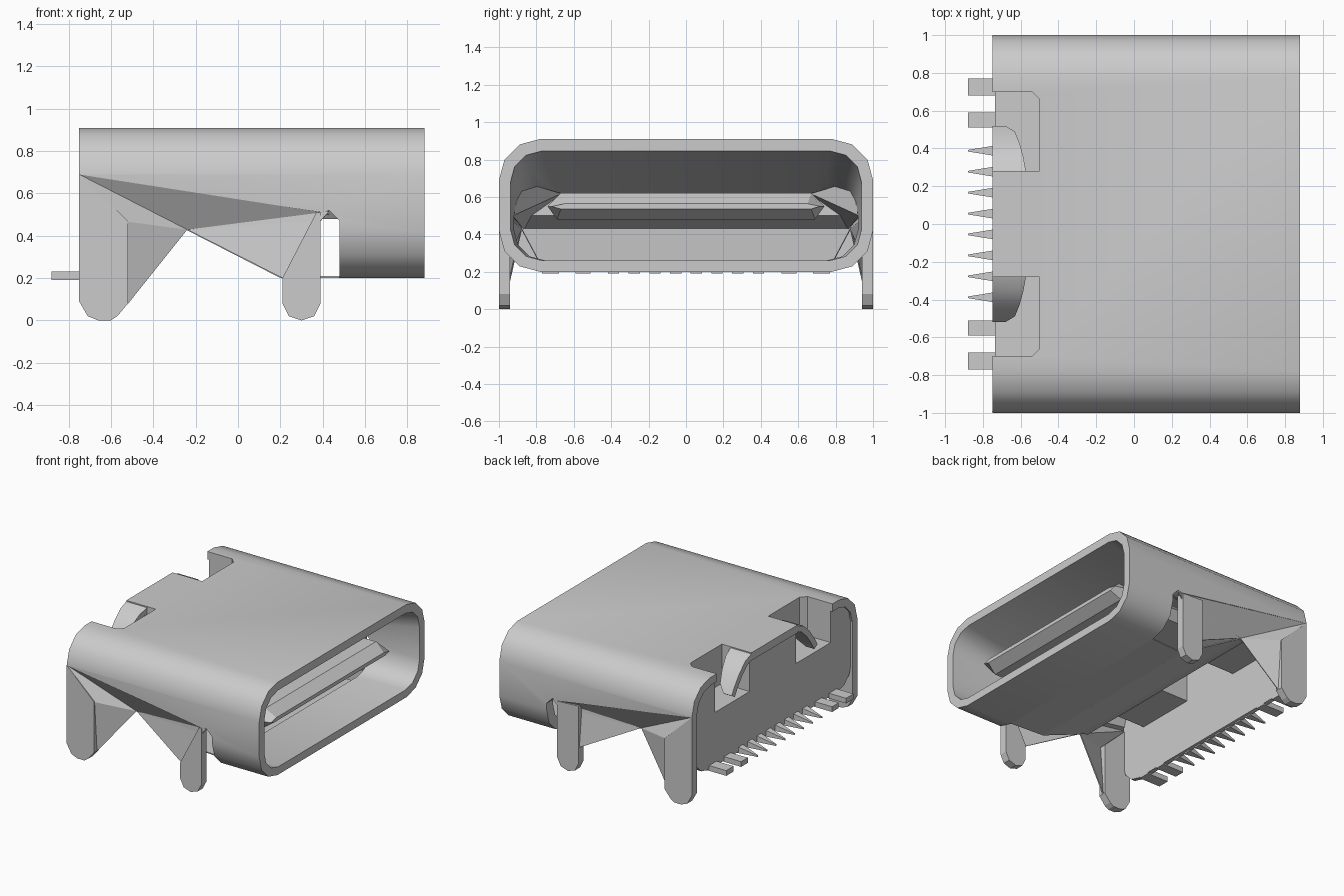
import bpy, bmesh, math
from mathutils import Vector

cube = bpy.data.objects.get("Cube")
if cube:
    bpy.data.objects.remove(cube, do_unlink=True)

metal = bpy.data.materials.new("plain_grey")
metal.use_nodes = True
GREY = (0.6, 0.6, 0.6, 1)
metal.diffuse_color = GREY
metal.node_tree.nodes["Principled BSDF"].inputs["Base Color"].default_value = GREY


def make(name, verts, faces, closed=True):
    mesh = bpy.data.meshes.new(name)
    mesh.from_pydata([Vector(v) for v in verts], [], faces)
    if closed:
        bm = bmesh.new()
        bm.from_mesh(mesh)
        bmesh.ops.recalc_face_normals(bm, faces=bm.faces)
        bm.to_mesh(mesh)
        bm.free()
    mesh.materials.append(metal)
    obj = bpy.data.objects.new(name, mesh)
    bpy.context.collection.objects.link(obj)
    return obj


def loft(name, rings):
    """Join closed rings of equal length and cap both ends."""
    n = len(rings[0])
    verts = [p for ring in rings for p in ring]
    faces = [(k * n + i, k * n + (i + 1) % n, (k + 1) * n + (i + 1) % n, (k + 1) * n + i)
             for k in range(len(rings) - 1) for i in range(n)]
    faces += [tuple(range(n)), tuple(range(len(verts) - n, len(verts)))]
    return make(name, verts, faces)


def prism(name, pts, axis, a, b):
    """Extrude a 2D outline along the x, y or z axis."""
    place = {"x": lambda p, t: (t, p[0], p[1]),
             "y": lambda p, t: (p[0], t, p[1]),
             "z": lambda p, t: (p[0], p[1], t)}[axis]
    return loft(name, [[place(p, t) for p in pts] for t in (a, b)])


def rounded(half, low, high, r, steps=3):
    pts = []
    centres = [(half - r, high - r), (r - half, high - r), (r - half, low + r), (half - r, low + r)]
    for k, (cy, cz) in enumerate(centres):
        for i in range(steps + 1):
            a = math.radians(90 * (k + i / steps))
            pts.append((cy + r * math.cos(a), cz + r * math.sin(a)))
    return pts


def apply_mod(obj, mod):
    bpy.context.view_layer.objects.active = obj
    bpy.ops.object.modifier_apply(modifier=mod.name)


def cut(obj, cutter):
    mod = obj.modifiers.new("cut", "BOOLEAN")
    mod.operation = "DIFFERENCE"
    mod.solver = "EXACT"
    mod.object = cutter
    apply_mod(obj, mod)
    bpy.data.objects.remove(cutter, do_unlink=True)


def thicken(obj, amount):
    mod = obj.modifiers.new("thickness", "SOLIDIFY")
    mod.thickness = amount
    mod.offset = 0
    apply_mod(obj, mod)


def sheet(name, verts, faces, side=1):
    """Thin folded sheet, mirrored to the front when side is -1."""
    if side < 0:
        faces = [f[::-1] for f in faces]
    obj = make(name, [(x, side * y, z) for x, y, z in verts], faces, False)
    thicken(obj, 0.008)


def cut_pockets(obj):
    for s in (-1, 1):
        outline = [(-0.9, 0.28), (-0.5, 0.28), (-0.5, 0.66), (-0.54, 0.7), (-0.9, 0.7)]
        cut(obj, prism("pocket_cutter", [(x, s * y) for x, y in outline], "z", 0.61, 1.1))


# Outer shell: funnel-shaped mouth, rear chamber, cut-away underside
shell = prism("shell", rounded(1, 0.2, 0.91, 0.22), "x", -0.75, 0.88)
funnel_end = [(y, max(z, 0.43)) for y, z in rounded(0.86, 0.25, 0.62, 0.18)]
funnel = [(0.9, rounded(0.94, 0.26, 0.85, 0.17)), (0.45, rounded(0.92, 0.26, 0.76, 0.17)),
          (-0.24, funnel_end)]
cut(shell, loft("funnel_cutter", [[(x, y, z) for y, z in ring] for x, ring in funnel]))
cut(shell, prism("chamber_cutter", rounded(0.94, 0.26, 0.85, 0.17), "x", -1, -0.3))
below = [(-0.8, 0.697), (0.4, 0.51), (0.43, 0.52), (0.48, 0.47), (0.48, 0.1), (-0.8, 0.1)]
cut(shell, prism("underside_cutter", below, "y", -1.2, 1.2))
cut_pockets(shell)

# Inner back wall and rear plate
prism("back_wall", [(-0.24, 0.43), (-0.05, 0.5), (-0.24, 0.63), (-0.29, 0.63), (-0.29, 0.43)],
      "y", -0.86, 0.86)
plate = prism("rear_plate", rounded(0.95, 0.2, 0.86, 0.17), "x", -0.735, -0.7)
cut_pockets(plate)

# Contact tongue with a tapered tip
section = [(0.67, 0.62), (0.74, 0.55), (0.69, 0.48)]
section += [(-y, z) for y, z in reversed(section)]
loft("tongue", [[(x, y * wide, 0.55 + (z - 0.55) * tall) for y, z in section]
                for x, wide, tall in ((-0.2, 1, 1), (0.7, 1, 1), (0.78, 0.97, 0.2))])

# Thin floor sheet rising to a ridge
stations = [(0.5, 0.78, 0.205), (0.2, 0.76, 0.205), (-0.24, 0.88, 0.43)]
sheet("floor_sheet", [(x, s * y, z) for x, y, z in stations for s in (-1, 1)],
      [(0, 1, 3, 2), (2, 3, 5, 4)])

smooth = [shell, plate]
for s, side in ((1, "back"), (-1, "front")):
    # Walled pocket behind the rear plate
    box = prism(f"{side}_pocket", [(-0.72, s * 0.25), (-0.47, s * 0.25), (-0.47, s * 0.73),
                                   (-0.72, s * 0.73)], "z", 0.59, 0.86)
    cut_pockets(box)

    # Mounting legs; the front one runs into its web at a slant
    rear = [(-0.75, 0.69), (-0.52, 0.47), (-0.52, 0.08), (-0.57, 0.02), (-0.6, 0),
            (-0.66, 0), (-0.71, 0.02), (-0.75, 0.09)]
    shoulder = [(0.21, 0.52)] if s > 0 else [(0.21, 0.2), (0.37, 0.51)]
    fore = shoulder + [(0.39, 0.51), (0.39, 0.08), (0.36, 0.02), (0.3, 0),
                       (0.24, 0.02), (0.21, 0.08)]
    for label, outline in (("rear", rear), ("fore", fore)):
        prism(f"{side}_{label}_leg", outline, "y", s * 0.94, s)

    # Folded webs between legs, shell and floor
    sheet(f"{side}_web",
          [(-0.75, 0.995, 0.69), (0.43, 0.995, 0.515), (-0.24, 0.88, 0.43),
           (0.21, 0.985, 0.2), (-0.52, 0.99, 0.465), (-0.52, 0.96, 0.08), (0.39, 0.99, 0.47)],
          [(0, 2, 1), (1, 2, 6), (2, 3, 6), (0, 4, 2), (4, 5, 2)], s)

    # Inner cheek closing the funnel beside the tongue
    sheet(f"{side}_inner_cheek",
          [(0.43, 0.93, 0.5), (-0.24, 0.87, 0.43), (-0.2, 0.67, 0.62), (0.2, 0.88, 0.68)],
          [(0, 1, 2), (0, 2, 3)], s)

    # Bent spring tab in the top pocket
    bend = [(0.26, 0.885, -0.57), (0.34, 0.855, -0.585), (0.41, 0.79, -0.605),
            (0.47, 0.71, -0.63), (0.5, 0.66, -0.68)]
    verts = [(x, s * y, z) for y, z, inner in bend for x in (-0.75, inner)]
    faces = [(2 * i, 2 * i + 1, 2 * i + 3, 2 * i + 2) for i in range(len(bend) - 1)]
    tab = make(f"{side}_spring_tab", verts, faces, False)
    thicken(tab, 0.045)
    smooth.append(tab)

    # Wide end contacts and pointed middle contacts
    for i, (lo, hi) in enumerate(((0.68, 0.77), (0.51, 0.59))):
        prism(f"{side}_wide_contact_{i + 1}", [(-0.88, s * lo), (-0.7, s * lo),
              (-0.7, s * hi), (-0.88, s * hi)], "z", 0.19, 0.23)
    for i in range(4):
        y = s * (0.055 + 0.111 * i)
        base = [(-0.72, y + dy, z) for dy, z in ((-0.03, 0.19), (0.03, 0.19), (0.03, 0.24), (-0.03, 0.24))]
        tip = [(-0.88, y + dy, z) for dy, z in ((-0.004, 0.19), (0.004, 0.19), (0.004, 0.2), (-0.004, 0.2))]
        loft(f"{side}_pointed_contact_{i + 1}", [base, tip])

# Smooth the rounded parts, keeping hard edges
bpy.ops.object.select_all(action="DESELECT")
for obj in smooth:
    obj.select_set(True)
bpy.context.view_layer.objects.active = shell
bpy.ops.object.shade_smooth_by_angle(angle=math.radians(40))
